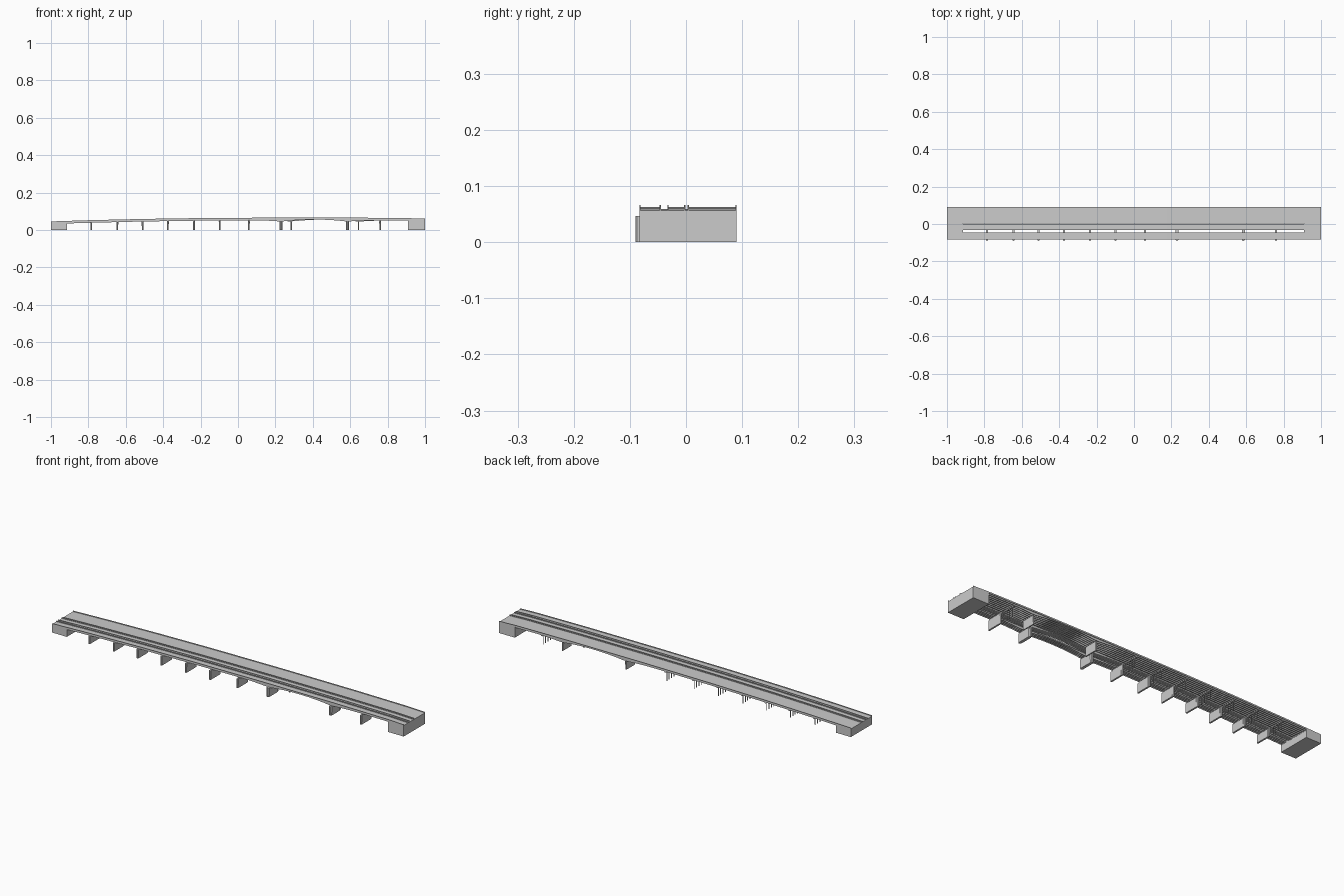
import bpy, bmesh, math

if "Cube" in bpy.data.objects:
    bpy.data.objects.remove(bpy.data.objects["Cube"])

X0, X1 = -1.0, 1.0
AB_L, AB_R = -0.915, 0.91          # inner faces of the abutments
ROAD = [(-1, .042), (-.8, .0485), (-.5, .0555), (-.2, .060),
        (.2, .0625), (.6, .0625), (.9, .060), (1, .0565)]


def road(x):
    # road surface height, interpolated along the bridge
    for (a, za), (b, zb) in zip(ROAD, ROAD[1:]):
        if x <= b + 1e-9:
            return za + (zb - za) * (x - a) / (b - a)
    return ROAD[-1][1]


def depth(x, p1, p2, base=.0095):
    # girder depth, haunched over the two main-span piers
    if p1 <= x <= p2:
        t = abs((x - (p1 + p2) / 2) / ((p2 - p1) / 2))
        return .006 + .011 * t * t
    d = p1 - x if x < p1 else x - p2
    t = max(0, 1 - d / .17)
    return base + (.017 - base) * t * t


def finish(name, bm):
    bmesh.ops.recalc_face_normals(bm, faces=bm.faces[:])
    me = bpy.data.meshes.new(name)
    bm.to_mesh(me)
    bm.free()
    ob = bpy.data.objects.new(name, me)
    bpy.context.collection.objects.link(ob)
    return ob


def strip(name, y0, y1, top, bot, x0, x1, n=60):
    # long bar whose top and bottom follow functions of x
    bm = bmesh.new()
    rings = []
    for i in range(n + 1):
        x = x0 + (x1 - x0) * i / n
        rings.append([bm.verts.new(c) for c in
                      ((x, y0, bot(x)), (x, y1, bot(x)), (x, y1, top(x)), (x, y0, top(x)))])
    for a, b in zip(rings, rings[1:]):
        for k in range(4):
            bm.faces.new((a[k], a[(k + 1) % 4], b[(k + 1) % 4], b[k]))
    bm.faces.new(rings[0])
    bm.faces.new(rings[-1])
    return finish(name, bm)


def wall_pier(name, x, y0, y1, h, thick):
    # wall pier with chamfered noses, slightly narrower at the foot
    bm = bmesh.new()
    rings = []
    for z, s in ((0, .85), (h, 1)):
        t = thick / 2 * s
        pts = [(-t * .4, y0), (t * .4, y0), (t, y0 + t * .6), (t, y1 - t * .6),
               (t * .4, y1), (-t * .4, y1), (-t, y1 - t * .6), (-t, y0 + t * .6)]
        rings.append([bm.verts.new((x + px, py, z)) for px, py in pts])
    for k in range(8):
        j = (k + 1) % 8
        bm.faces.new((rings[0][k], rings[0][j], rings[1][j], rings[1][k]))
    for r in rings:
        bm.faces.new(r)
    return finish(name, bm)


def column(name, x, y, h, r=.0022):
    bpy.ops.mesh.primitive_cylinder_add(vertices=10, radius=r, depth=h, location=(x, y, h / 2))
    ob = bpy.context.object
    ob.name = name
    bpy.ops.object.shade_smooth_by_angle(angle=math.radians(40))


# abutments at both ends
strip("left_abutment", -.083, .09, road, lambda x: 0, X0, AB_L, 6)
strip("right_abutment", -.083, .09, road, lambda x: 0, AB_R, X1, 6)

# three parallel decks: name, y range, girder count, main-span piers
DECKS = [("front", -.083, -.045, 4, .23, .585),
         ("middle", -.033, -.001, 4, .23, .585),
         ("rear", .003, .09, 7, .285, .645)]
for name, y0, y1, n, p1, p2 in DECKS:
    strip(name + "_deck_slab", y0, y1, road, lambda x: road(x) - .0032, AB_L, AB_R)
    # edge parapets run the full length
    for side, ya in (("near", y0), ("far", y1 - .0022)):
        strip(f"{name}_{side}_parapet", ya, ya + .0022,
              lambda x: road(x) + .0042, lambda x: road(x) - .001, X0, X1)
    # longitudinal girders
    for i in range(n):
        y = y0 + .005 + (y1 - y0 - .010) * i / (n - 1)
        strip(f"{name}_girder_{i + 1}", y - .0013, y + .0013,
              lambda x: road(x) - .003, lambda x: road(x) - depth(x, p1, p2), AB_L, AB_R)

# wall piers shared by the front and middle decks
BENTS = [-.785, -.645, -.51, -.375, -.235, -.098, .058, .23, .585, .76]
for i, x in enumerate(BENTS):
    h = road(x) - depth(x, .23, .585)
    main = x in (.23, .585)
    wall_pier(f"front_pier_{i + 1}", x, -.09, -.012, min(h, .047), .017 if main else .010)
    wall_pier(f"front_pier_cap_{i + 1}", x, -.081, -.004, h + .0005, .008)

# column bents under the rear deck
for i, x in enumerate(BENTS):
    if x in (.23, .585):
        continue
    h = road(x) - depth(x, .285, .645)
    strip(f"rear_bent_cap_{i + 1}", .008, .085, lambda _: h + .0005, lambda _: h - .005,
          x - .0035, x + .0035, 1)
    for k in range(4):
        column(f"rear_column_{i + 1}_{k + 1}", x, .016 + k * .019, h - .004)

# wall piers under the rear main span
for i, (x, t) in enumerate(((.285, .008), (.645, .006))):
    wall_pier(f"rear_main_pier_{i + 1}", x, .010, .083, road(x) - .0165, t)
